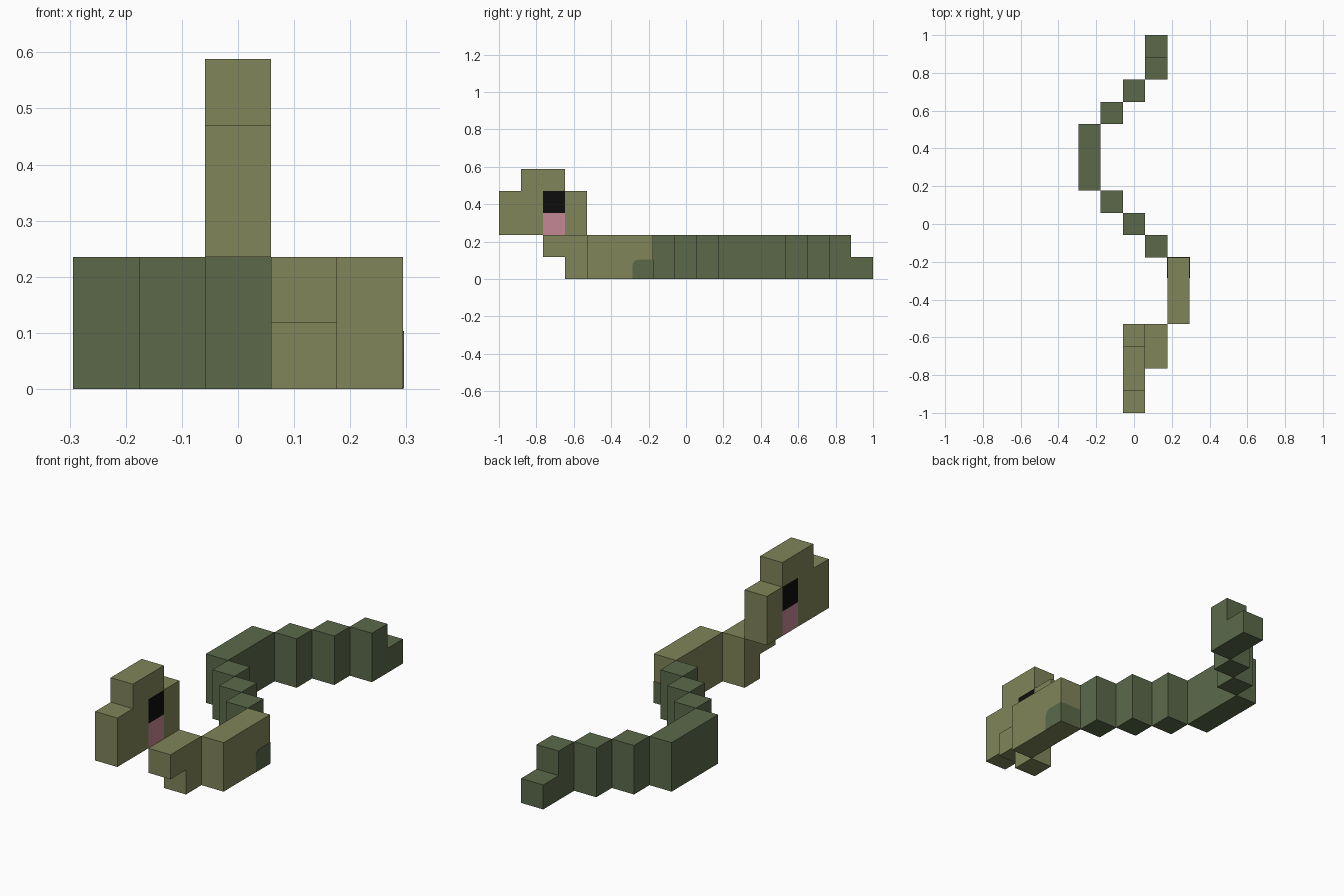
import bpy
import bmesh
import math
from mathutils import Vector

if "Cube" in bpy.data.objects:
    bpy.data.objects.remove(bpy.data.objects["Cube"], do_unlink=True)

U = 2 / 17  # one block


def material(name, rgb):
    lin = [((c / 255 + 0.055) / 1.055) ** 2.4 if c > 10 else c / 255 / 12.92 for c in rgb]
    m = bpy.data.materials.new(name)
    m.use_nodes = True
    m.diffuse_color = (*lin, 1)
    bsdf = m.node_tree.nodes["Principled BSDF"]
    bsdf.inputs["Base Color"].default_value = (*lin, 1)
    bsdf.inputs["Roughness"].default_value = 0.9
    return m


OLIVE = material("olive", (128, 133, 88))
GREEN = material("dark green", (91, 105, 74))
BLACK = material("black", (13, 13, 13))
PINK = material("pink", (196, 135, 148))


def finish(name, bm, mats):
    bmesh.ops.recalc_face_normals(bm, faces=bm.faces)
    me = bpy.data.meshes.new(name)
    bm.to_mesh(me)
    bm.free()
    for m in mats:
        me.materials.append(m)
    ob = bpy.data.objects.new(name, me)
    bpy.context.collection.objects.link(ob)
    return ob


def blocks(name, column, boxes, mats, paint=None):
    """Outer skin of unit blocks in one x column; boxes are (y0, y1, z0, z1) in blocks."""
    cells = {(y, z) for y0, y1, z0, z1 in boxes for y in range(y0, y1) for z in range(z0, z1)}
    bm = bmesh.new()
    for y, z in cells:
        centre = Vector((column, y + 0.5 - 8.5, z + 0.5))
        for n in ((1, 0, 0), (-1, 0, 0), (0, 1, 0), (0, -1, 0), (0, 0, 1), (0, 0, -1)):
            if n[0] == 0 and (y + n[1], z + n[2]) in cells:
                continue
            n = Vector(n)
            a = Vector((n.y, n.z, n.x))
            b = n.cross(a)
            corners = [centre + (n + a * s + b * t) / 2 for s, t in ((-1, -1), (1, -1), (1, 1), (-1, 1))]
            face = bm.faces.new([bm.verts.new(c * U) for c in corners])
            if paint:
                face.material_index = paint(n, y, z)
    bmesh.ops.remove_doubles(bm, verts=bm.verts, dist=1e-4)
    bmesh.ops.dissolve_limit(bm, angle_limit=0.02, verts=bm.verts, edges=bm.edges, delimit={'MATERIAL'})
    return finish(name, bm, mats)


# Head with an eye and a cheek spot on both sides
def face_paint(n, y, z):
    if abs(n.x) > 0.5 and y == 2:
        return {3: 1, 2: 2}.get(z, 0)
    return 0


blocks("head", 0, [(0, 4, 2, 4), (1, 3, 4, 5)], [OLIVE, BLACK, PINK], face_paint)

# Winding body, from neck to tail
blocks("neck", 1, [(2, 4, 1, 2), (3, 4, 0, 1)], [OLIVE])
blocks("front_bend", 2, [(4, 7, 0, 2)], [OLIVE])
for i, (col, y0, y1) in enumerate([(1, 7, 8), (0, 8, 9), (-1, 9, 10), (-2, 10, 13), (-1, 13, 14), (0, 14, 15)]):
    blocks(f"body_segment_{i + 1}", col, [(y0, y1, 0, 2)], [GREEN])
blocks("tail", 1, [(15, 16, 0, 2), (16, 17, 0, 1)], [GREEN])

# Rounded dark patch wrapped round the rear of the front bend
T = 0.0015
y0, y1, z0, z1, r = -0.285, -1.5 * U + T, 0.0005, 0.103, 0.03
profile = [(y1, z0), (y1, z1)]
for k in range(7):
    ang = math.pi / 2 * (1 + k / 6)
    profile.append((y0 + r + r * math.cos(ang), z1 - r + r * math.sin(ang)))
profile.append((y0, z0))
bm = bmesh.new()
base = bm.faces.new([bm.verts.new((1.5 * U - T, y, z)) for y, z in profile])
ext = bmesh.ops.extrude_face_region(bm, geom=[base])
bmesh.ops.translate(bm, vec=(U + 2 * T, 0, 0),
                    verts=[g for g in ext["geom"] if isinstance(g, bmesh.types.BMVert)])
finish("dark_patch", bm, [GREEN])
